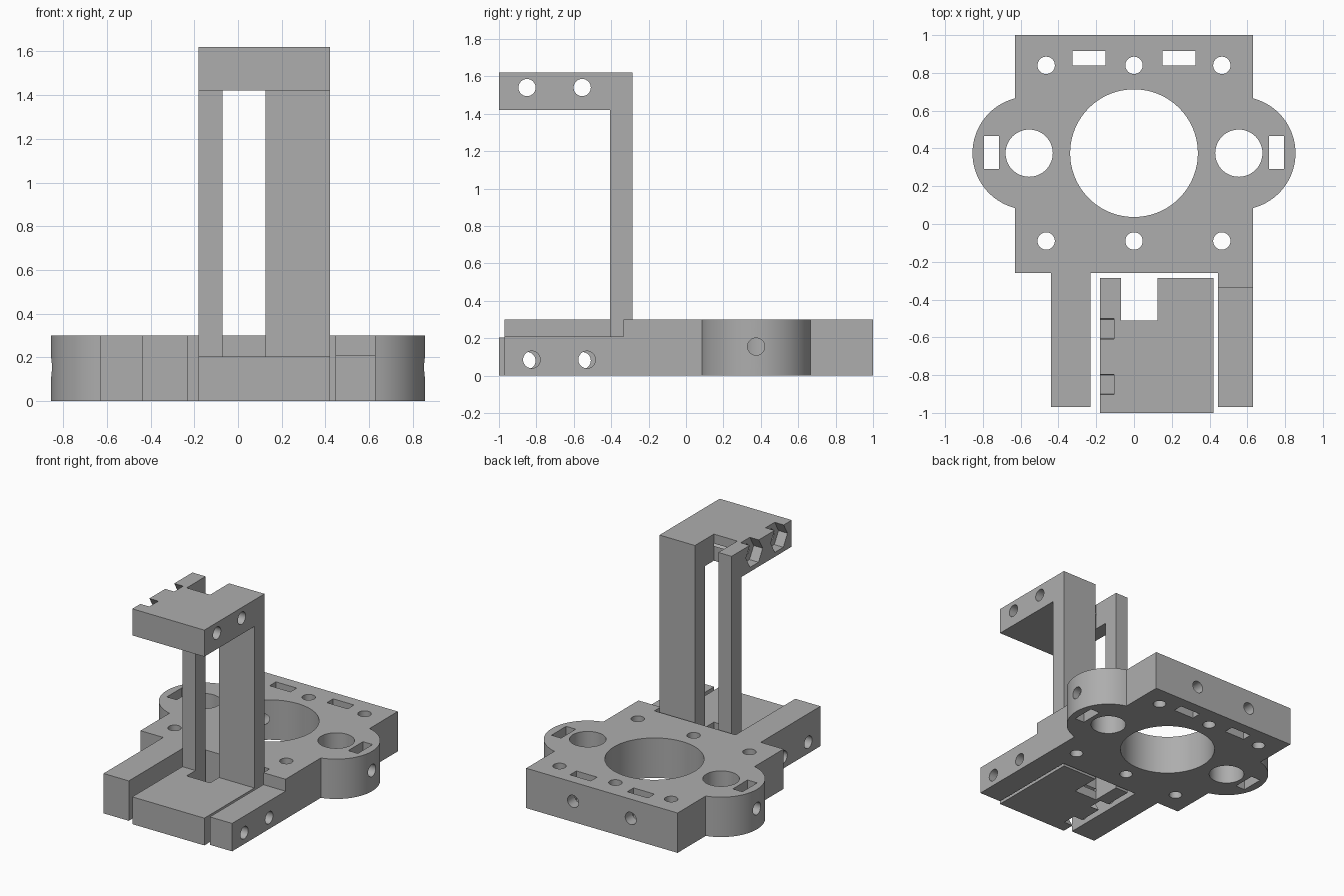
import bpy, bmesh, math
from mathutils import Matrix

if "Cube" in bpy.data.objects:
    bpy.data.objects.remove(bpy.data.objects["Cube"], do_unlink=True)

grey = bpy.data.materials.new("plain grey")
grey.use_nodes = True
grey.diffuse_color = (0.42, 0.42, 0.42, 1)
grey.node_tree.nodes["Principled BSDF"].inputs["Base Color"].default_value = (0.42, 0.42, 0.42, 1)


def finish(bm, name):
    bmesh.ops.recalc_face_normals(bm, faces=bm.faces)
    mesh = bpy.data.meshes.new(name)
    bm.to_mesh(mesh)
    bm.free()
    mesh.materials.append(grey)
    obj = bpy.data.objects.new(name, mesh)
    bpy.context.collection.objects.link(obj)
    return obj


def prism(name, points, offset):
    """Extrude a closed outline of 3D points."""
    bm = bmesh.new()
    face = bm.faces.new([bm.verts.new(p) for p in points])
    ext = bmesh.ops.extrude_face_region(bm, geom=[face])
    moved = [v for v in ext["geom"] if isinstance(v, bmesh.types.BMVert)]
    bmesh.ops.translate(bm, verts=moved, vec=offset)
    return finish(bm, name)


def box(x0, x1, y0, y1, z0, z1):
    corners = [(x0, y0, z0), (x1, y0, z0), (x1, y1, z0), (x0, y1, z0)]
    return prism("cutter", corners, (0, 0, z1 - z0))


def rod(centre, radius, length, axis="Z", sides=32):
    turn = {"X": Matrix.Rotation(math.pi / 2, 4, "Y"),
            "Y": Matrix.Rotation(math.pi / 2, 4, "X"),
            "Z": Matrix.Identity(4)}[axis]
    bm = bmesh.new()
    bmesh.ops.create_cone(bm, cap_ends=True, segments=sides, radius1=radius, radius2=radius,
                          depth=length, matrix=Matrix.Translation(centre) @ turn)
    return finish(bm, "cutter")


def activate(obj):
    bpy.ops.object.select_all(action="DESELECT")
    obj.select_set(True)
    bpy.context.view_layer.objects.active = obj


def cut(target, cutter):
    cutter.hide_render = True
    activate(target)
    mod = target.modifiers.new("cut", "BOOLEAN")
    mod.operation = "DIFFERENCE"
    mod.solver = "EXACT"
    mod.object = cutter
    bpy.ops.object.modifier_apply(modifier=mod.name)
    bpy.data.objects.remove(cutter, do_unlink=True)


# Mounting plate: rounded ears and two forward arms in one outline
EAR_X, MID_Y, EAR_R = 0.555, 0.375, 0.3
HOLE = 0.046
swing = math.acos((0.63 - EAR_X) / EAR_R)


def ear(side):
    pts = []
    for i in range(33):
        a = -swing + 2 * swing * i / 32
        pts.append((side * (EAR_X + EAR_R * math.cos(a)), MID_Y + side * EAR_R * math.sin(a)))
    return pts


outline = [(-0.63, -0.26), (-0.44, -0.26), (-0.44, -0.97), (-0.23, -0.97), (-0.23, -0.26),
           (0.445, -0.26), (0.445, -0.97), (0.63, -0.97)]
outline += ear(1) + [(0.63, 1), (-0.63, 1)] + ear(-1)
plate = prism("mounting_plate", [(x, y, 0) for x, y in outline], (0, 0, 0.3))

# Lowered right-hand arm
cut(plate, box(0.4, 0.7, -1.1, -0.335, 0.21, 0.4))

# Large bore and screw holes
cut(plate, rod((0, MID_Y, 0.15), 0.338, 1, sides=96))
for x in (-0.465, 0, 0.465):
    for y in (-0.09, 0.84):
        cut(plate, rod((x, y, 0.15), HOLE, 1))

# Ear bores, nut slots and cross holes
for s in (-1, 1):
    cut(plate, rod((s * EAR_X, MID_Y, 0.15), 0.125, 1, sides=48))
    x0, x1 = sorted((s * 0.715, s * 0.795))
    cut(plate, box(x0, x1, 0.29, 0.465, -0.1, 0.4))
    x0, x1 = sorted((s * 0.152, s * 0.325))
    cut(plate, box(x0, x1, 0.84, 0.915, -0.1, 0.4))
    cut(plate, rod((s * 0.755, MID_Y, 0.155), HOLE, 0.35, "X"))
    cut(plate, rod((s * 0.24, 0.83, 0.155), HOLE, 0.5, "Y"))

# Pivot holes through both arms
for y in (-0.825, -0.53):
    cut(plate, rod((0, y, 0.085), HOLE, 2, "X"))

# C-shaped bracket
profile = [(-1, 0), (-0.285, 0), (-0.285, 1.62), (-1, 1.62),
           (-1, 1.42), (-0.405, 1.42), (-0.405, 0.205), (-1, 0.205)]
bracket = prism("upright_bracket", [(-0.18, y, z) for y, z in profile], (0.6, 0, 0))
cut(bracket, box(-0.07, 0.125, -0.51, -0.1, -0.1, 1.8))

# Bracket screw holes with hexagonal nut pockets
for z in (0.08, 1.54):
    for y in (-0.85, -0.555):
        cut(bracket, rod((0.1, y, z), HOLE, 1, "X"))
        hexagon = []
        for i in range(6):
            a = i * math.pi / 3
            hexagon.append((-0.28, y + 0.1 * math.cos(a), z + 0.1 * math.sin(a)))
        cut(bracket, prism("cutter", hexagon, (0.175, 0, 0)))

for obj in (plate, bracket):
    activate(obj)
    bpy.ops.object.shade_smooth_by_angle(angle=math.radians(30))
